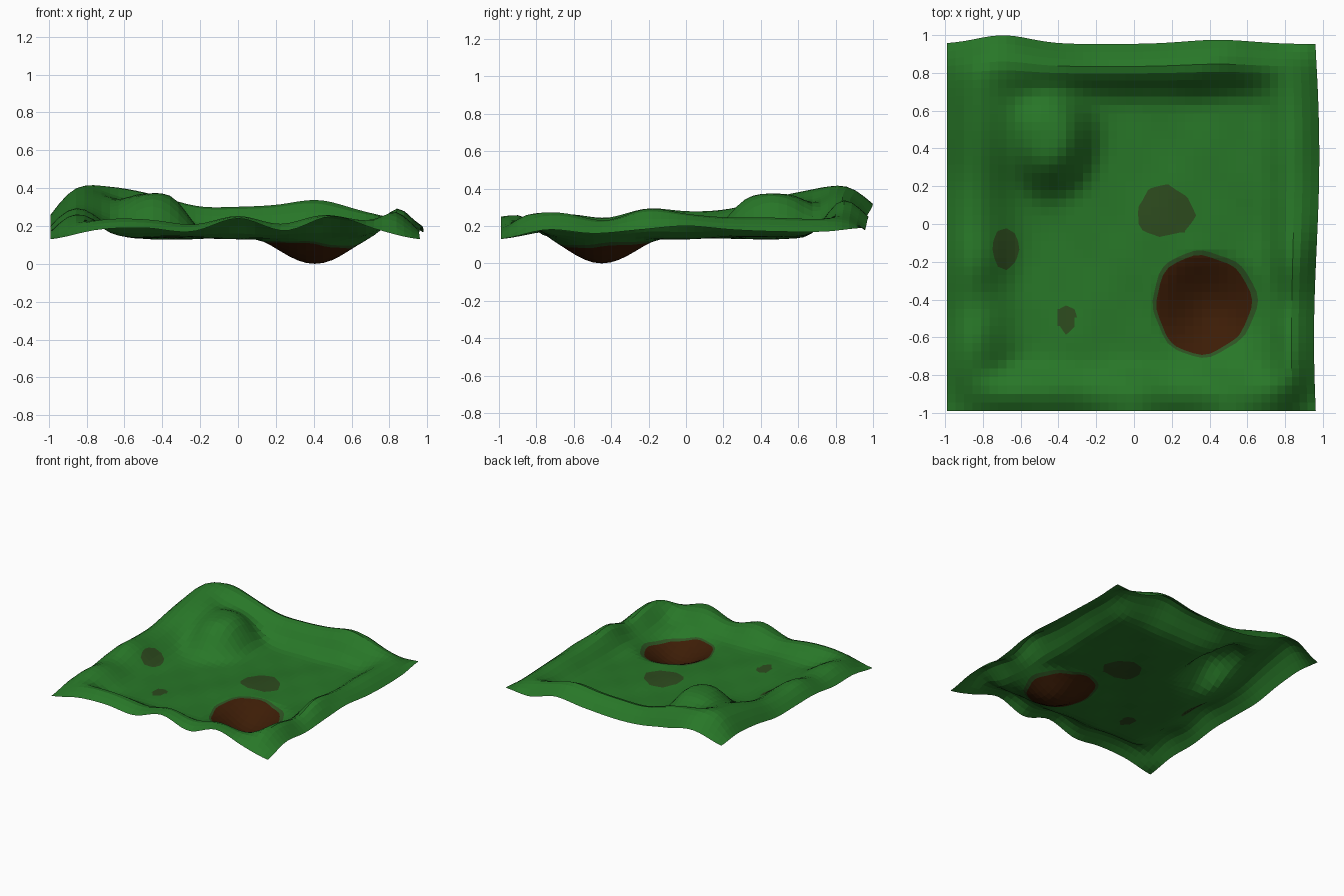
import bpy, bmesh, math
from mathutils import Vector

if "Cube" in bpy.data.objects:
    bpy.data.objects.remove(bpy.data.objects["Cube"])

N = 44  # grid cells per side

# Heights along each side (9 even stations): outer edge, ridge just inside it;
# then the ridge's and the slope foot's distance from the edge
SIDES = {
    "front": ([.13, .18, .19, .17, .24, .175, .25, .18, .13],
              [.22, .25, .24, .21, .26, .21, .265, .23, .28], .12, .25),
    "right": ([.13, .18, .16, .18, .20, .18, .17, .17, .19],
              [.28, .28, .23, .31, .27, .25, .25, .24, .24], .15, .29),
    "back":  ([.24, .32, .26, .21, .20, .22, .25, .18, .19],
              [.42, .41, .37, .31, .31, .32, .35, .29, .24], .15, .35),
    "left":  ([.13, .17, .17, .20, .20, .20, .24, .26, .24],
              [.22, .27, .24, .30, .28, .29, .34, .385, .42], .14, .42),
}


def curve(t, u):
    """Catmull-Rom through evenly spaced stations, u from -1 to 1."""
    f = min(max((u + 1) * 4, 0), 7.9999)
    i, k = int(f), f - int(f)
    a, b, c, d = t[max(i - 1, 0)], t[i], t[i + 1], t[min(i + 2, 8)]
    return b + .5 * k * (c - a + k * (2*a - 5*b + 4*c - d + k * (3*(b - c) + d - a)))


def smooth(t):
    t = min(max(t, 0), 1)
    return t * t * (3 - 2 * t)


def height(x, y):
    # rolling floor
    floor = .136 + .008 * math.sin(7 * x + 1) * math.sin(6 * y + 2) \
        + .005 * math.sin(17 * x + 4 * y) * math.cos(15 * y)
    # hill in the back left with a steep south-east face, joined to the corner by a saddle
    r = math.hypot((x + .46) / .29, (y - .47) / .36)
    hill = .23 * smooth((1.05 - r) / .72)
    saddle = .19 * math.exp(-((x + .70) ** 2 + (y - .62) ** 2) / .10)
    floor += (hill ** 4 + saddle ** 4) ** .25
    # rim: edge -> ridge -> floor, on square rings with rounded corners
    m = max(abs(x), abs(y), 1e-6)
    if abs(x) >= abs(y):
        side, u = ("right" if x > 0 else "left"), y / m
    else:
        side, u = ("back" if y > 0 else "front"), x / m
    d = max(1 - (abs(x) ** 14 + abs(y) ** 14) ** (1 / 14), 0)
    edge, ridge, top, foot = SIDES[side]
    if side == "right":
        foot += .06 * smooth(y + .4)
    e, g = curve(edge, u), curve(ridge, u) + .008
    if d < top:
        return e + (g - e) * math.sin(math.pi / 2 * d / top)
    return floor + (g - floor) * smooth((foot - d) / (foot - top))


def blob(cx, cy, rx, ry, wob, phase):
    """Signed outline function of a wobbly ellipse: negative inside."""
    def f(p):
        a = math.atan2((p.y - cy) / ry, (p.x - cx) / rx)
        w = 1 + wob * math.sin(3 * a + phase) + wob * .6 * math.sin(8 * a + phase)
        return math.hypot((p.x - cx) / rx, (p.y - cy) / ry) - w
    return f


# Coloured areas: outline and material slot, later ones on top
AREAS = [
    (blob(.165, .065, .15, .135, .07, 2.5), 1),
    (blob(-.68, -.13, .07, .11, .04, 1), 1),
    (blob(-.355, -.505, .05, .078, .10, 0), 1),
    (blob(.37, -.42, .275, .28, .03, 1), 2),
    (blob(.365, -.425, .25, .26, .03, 1), 3),
]

# Ground sheet
bm = bmesh.new()
bmesh.ops.create_grid(bm, x_segments=N, y_segments=N, size=1)
for v in bm.verts:
    v.co.z = height(v.co.x, v.co.y)

# Soften the ridges and creases
for _ in range(4):
    new = {v: sum(e.other_vert(v).co.z for e in v.link_edges) / len(v.link_edges)
           for v in bm.verts if not v.is_boundary}
    for v, z in new.items():
        v.co.z = (v.co.z + z) / 2

for v in bm.verts:
    x, y, z = v.co
    # pit
    q = math.hypot(x - .41, y + .455) / .335
    if q < 1:
        z *= 1 - (1 - q * q) ** 1.9
    # slightly wavy right and back borders
    rx = .967 + .014 * math.sin(3.2 * y + .4)
    by = .953 + .046 * math.exp(-((x + .7) / .2) ** 2) + .022 * math.exp(-((x - .45) / .25) ** 2)
    wx, wy = smooth((x - .7) / .3), smooth((y - .7) / .3)
    v.co = Vector((x * .99 + wx * (rx - .99), y * .99 + wy * (by - .99), z))

# Cut each outline into the sheet, then colour the faces inside it
for f, slot in AREAS:
    cuts = []
    for e in list(bm.edges):
        a, b = e.verts
        fa, fb = f(a.co), f(b.co)
        if fa * fb < 0:
            t = min(max(fa / (fa - fb), .02), .98)
            cuts.append(bmesh.utils.edge_split(e, a, t)[1])
    bmesh.ops.connect_verts(bm, verts=cuts)
    for face in bm.faces:
        if f(face.calc_center_median()) < 0:
            face.material_index = slot

low = min(v.co.z for v in bm.verts)
for v in bm.verts:
    v.co.z -= low
bmesh.ops.recalc_face_normals(bm, faces=bm.faces)
if sum(f.normal.z for f in bm.faces) < 0:
    bmesh.ops.reverse_faces(bm, faces=bm.faces)

mesh = bpy.data.meshes.new("ground")
bm.to_mesh(mesh)
bm.free()
for name, col in [("grass_green", (.021, .185, .021)), ("mossy_soil", (.026, .070, .013)),
                  ("pit_rim_green", (.026, .085, .016)), ("dark_brown_soil", (.046, .012, .002))]:
    mat = bpy.data.materials.new(name)
    mat.diffuse_color = (*col, 1)
    mat.use_nodes = True
    mat.node_tree.nodes["Principled BSDF"].inputs["Base Color"].default_value = mat.diffuse_color
    mesh.materials.append(mat)
ground = bpy.data.objects.new("ground", mesh)
bpy.context.collection.objects.link(ground)
